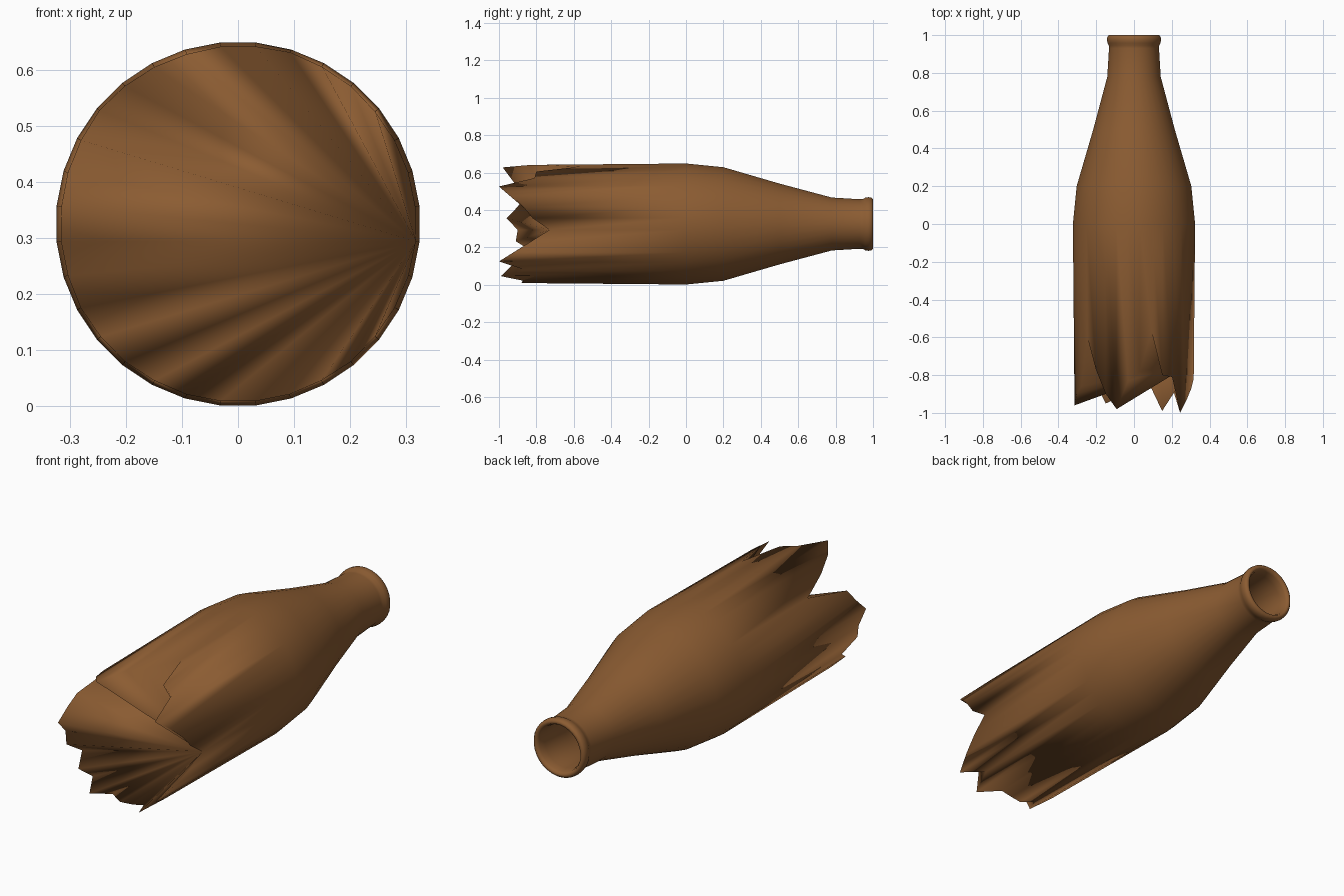
import bpy, bmesh
from math import cos, sin, tau

if "Cube" in bpy.data.objects:
    bpy.data.objects.remove(bpy.data.objects["Cube"], do_unlink=True)

SIDES = 32
AXIS_Z = 0.325

glass = bpy.data.materials.new("brown_glass")
glass.use_nodes = True
glass.diffuse_color = (0.26, 0.107, 0.032, 1)
glass.node_tree.nodes["Principled BSDF"].inputs["Base Color"].default_value = glass.diffuse_color

# Distance of each broken edge point along the bottle, anticlockwise from the right
edge = [.82, .87, .93, 1.0, .81, .80, .57, .78,
        .83, .98, .90, .77, .60, .86, .90, .96,
        .90, .91, .82, .90, .85, .95, .85, .88,
        .87, .87, .99, .86, 1.0, .91, .82, .73]

# Shoulder, neck, rounded lip and inner wall as (y, radius)
profile = [(0, .325), (.2, .305), (.5, .217), (.78, .142), (.93, .133),
           (.945, .134), (.958, .141), (.975, .144), (.99, .142), (1.0, .134),
           (1.0, .122), (.985, .114), (.95, .11), (.78, .118), (.5, .195), (.2, .28)]

bm = bmesh.new()


def point(i, y, r):
    a = tau * (i + 0.5) / SIDES
    return bm.verts.new((r * cos(a), y, AXIS_Z + r * sin(a)))


# Body wall from the jagged edge to the mouth and back inside
rings = [[point(i, -d, .325 - .009 * d) for i, d in enumerate(edge)]]
rings += [[point(i, y, r) for i in range(SIDES)] for y, r in profile]
for a, b in zip(rings, rings[1:]):
    for i in range(SIDES):
        j = (i + 1) % SIDES
        bm.faces.new((a[i], b[i], b[j], a[j]))

# Broken end: facets fanning out from the deep notch on the right
rim = rings[0]
for i in range(SIDES - 2):
    bm.faces.new((rim[-1], rim[i], rim[i + 1]))

# Close the inner wall
bm.faces.new(rings[-1])
bmesh.ops.recalc_face_normals(bm, faces=bm.faces)
for f in bm.faces:
    f.smooth = True

mesh = bpy.data.meshes.new("broken_bottle")
bm.to_mesh(mesh)
bm.free()
mesh.materials.append(glass)
bottle = bpy.data.objects.new("broken_bottle", mesh)
bpy.context.collection.objects.link(bottle)
